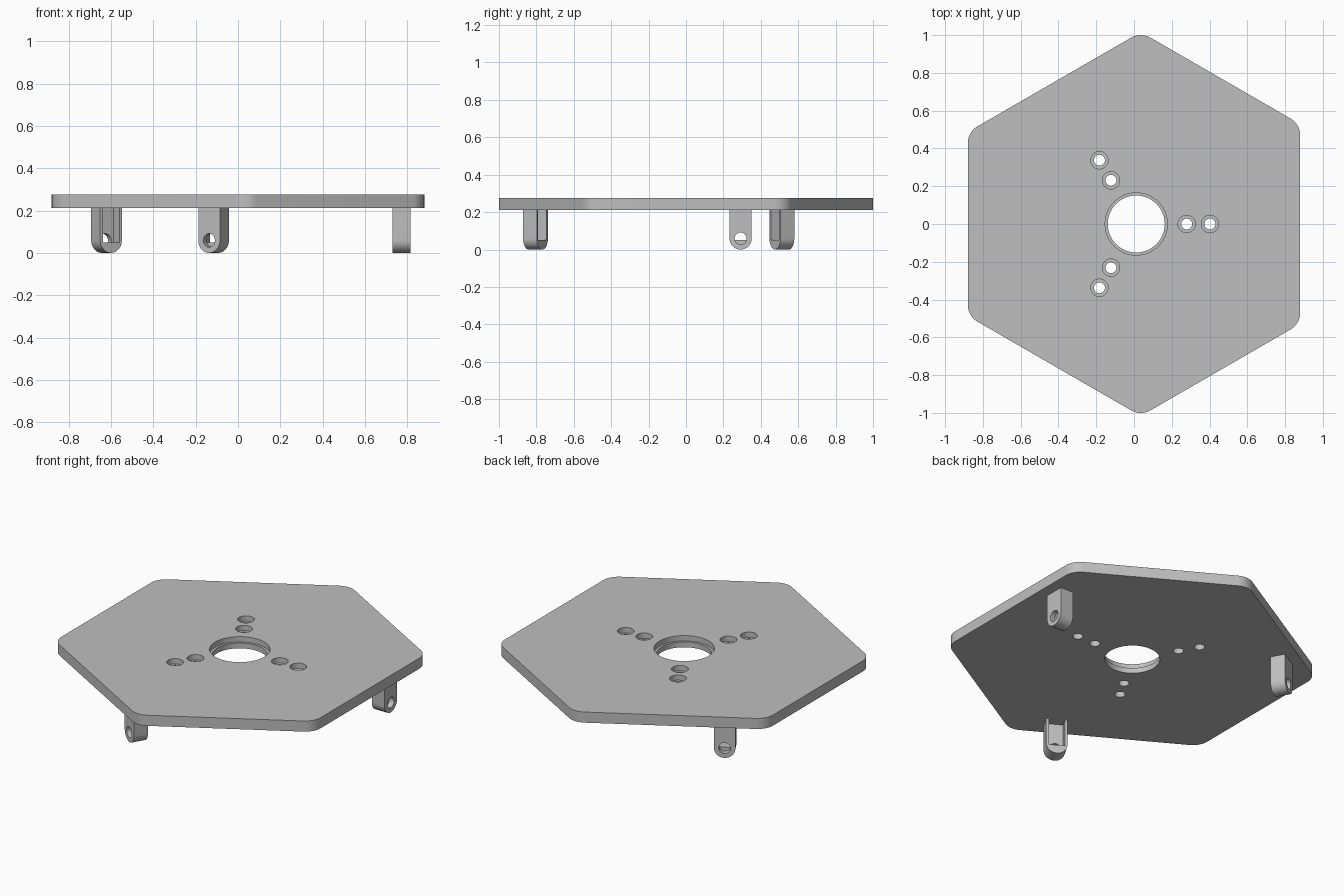
import bpy, bmesh
from math import cos, sin, pi, radians
from mathutils import Matrix, Vector

if "Cube" in bpy.data.objects:
    bpy.data.objects.remove(bpy.data.objects["Cube"], do_unlink=True)

CENTRE = Vector((0.012, 0, 0))      # axis of the three-fold pattern
PLATE_BOTTOM, PLATE_TOP = 0.212, 0.276
HALF_WIDTH, CORNER = 0.88, 0.104
LEG_Y, LEG_R = 0.292, 0.059
LEG_IN, LEG_OUT = 0.73, 0.815
SLOT_BACK, SLOT_FLOOR = 0.785, 0.05

grey = bpy.data.materials.new("plain_grey")
grey.use_nodes = True
colour = (0.52, 0.52, 0.52, 1)
grey.diffuse_color = colour
grey.node_tree.nodes["Principled BSDF"].inputs["Base Color"].default_value = colour


def make_object(name, bm):
    bmesh.ops.recalc_face_normals(bm, faces=bm.faces)
    mesh = bpy.data.meshes.new(name)
    bm.to_mesh(mesh)
    bm.free()
    mesh.materials.append(grey)
    obj = bpy.data.objects.new(name, mesh)
    bpy.context.collection.objects.link(obj)
    return obj


def add_prism(bm, points, offset):
    """Extrude a closed outline along an offset."""
    face = bm.faces.new([bm.verts.new(p) for p in points])
    grown = bmesh.ops.extrude_face_region(bm, geom=[face], use_keep_orig=True)
    verts = [v for v in grown["geom"] if isinstance(v, bmesh.types.BMVert)]
    bmesh.ops.translate(bm, vec=offset, verts=verts)


def add_stepped_hole(bm, x, y, small, large, step, sides=48):
    """Closed solid of a through hole with a wider upper part."""
    rings = []
    for r, z in ((small, PLATE_BOTTOM - 0.05), (small, step),
                 (large, step), (large, PLATE_TOP + 0.05)):
        rings.append([bm.verts.new((x + r * cos(2 * pi * i / sides),
                                    y + r * sin(2 * pi * i / sides), z))
                      for i in range(sides)])
    for low, high in zip(rings, rings[1:]):
        for i in range(sides):
            j = (i + 1) % sides
            bm.faces.new((low[i], low[j], high[j], high[i]))
    bm.faces.new(rings[0][::-1])
    bm.faces.new(rings[-1])


def cut(obj, cutter):
    mod = obj.modifiers.new("cut", "BOOLEAN")
    mod.operation, mod.solver, mod.object = "DIFFERENCE", "EXACT", cutter
    bpy.context.view_layer.objects.active = obj
    bpy.ops.object.modifier_apply(modifier=mod.name)
    bpy.data.objects.remove(cutter, do_unlink=True)


# Six-sided plate with rounded corners
far, near = HALF_WIDTH + CENTRE.x - CORNER, HALF_WIDTH - CENTRE.x - CORNER
outline = []
for k in range(6):
    a, b = k * pi / 3, (k + 1) * pi / 3
    da, db = (near, far) if k % 2 == 0 else (far, near)
    s = sin(b - a)
    cx = (da * sin(b) - db * sin(a)) / s + CENTRE.x
    cy = (db * cos(a) - da * cos(b)) / s
    for i in range(11):
        t = a + (b - a) * i / 10
        outline.append((cx + CORNER * cos(t), cy + CORNER * sin(t), PLATE_BOTTOM))
bm = bmesh.new()
add_prism(bm, outline, (0, 0, PLATE_TOP - PLATE_BOTTOM))
plate = make_object("plate", bm)

# Central opening and three pairs of stepped screw holes
bm = bmesh.new()
add_stepped_hole(bm, CENTRE.x, 0, 0.151, 0.165, PLATE_BOTTOM + 0.032)
for k in range(3):
    for dist in (0.267, 0.39):
        a = radians(120 * k)
        add_stepped_hole(bm, CENTRE.x + dist * cos(a), dist * sin(a),
                         0.029, 0.046, PLATE_BOTTOM + 0.032, 32)
cut(plate, make_object("hole_cutter", bm))

# Round-ended leg
bm = bmesh.new()
profile = [(LEG_IN, LEG_Y + LEG_R * cos(pi + pi * i / 24),
            LEG_R + LEG_R * sin(pi + pi * i / 24)) for i in range(25)]
profile += [(LEG_IN, LEG_Y + LEG_R, PLATE_BOTTOM), (LEG_IN, LEG_Y - LEG_R, PLATE_BOTTOM)]
add_prism(bm, profile, (LEG_OUT - LEG_IN, 0, 0))
leg = make_object("leg_1", bm)

# Slot open towards the centre
bm = bmesh.new()
x, w = LEG_IN - 0.05, 0.045
add_prism(bm, [(x, LEG_Y - w, SLOT_FLOOR), (x, LEG_Y + w, SLOT_FLOOR),
               (x, LEG_Y + w, PLATE_TOP), (x, LEG_Y - w, PLATE_TOP)],
          (SLOT_BACK - x, 0, 0))
cut(leg, make_object("slot_cutter", bm))

# Pin hole through the outer wall
bm = bmesh.new()
add_prism(bm, [(SLOT_BACK - 0.002, LEG_Y + 0.032 * cos(2 * pi * i / 32),
                LEG_R + 0.032 * sin(2 * pi * i / 32)) for i in range(32)],
          (0.1, 0, 0))
cut(leg, make_object("pin_cutter", bm))

# Repeat the leg around the centre
legs = [leg]
for k in (1, 2):
    copy = bpy.data.objects.new(f"leg_{k + 1}", leg.data.copy())
    bpy.context.collection.objects.link(copy)
    copy.data.transform(Matrix.Translation(CENTRE)
                        @ Matrix.Rotation(radians(120 * k), 4, "Z")
                        @ Matrix.Translation(-CENTRE))
    legs.append(copy)

# Smooth the round walls, keep the edges sharp
bpy.ops.object.select_all(action="DESELECT")
for obj in [plate] + legs:
    obj.select_set(True)
bpy.context.view_layer.objects.active = plate
bpy.ops.object.shade_smooth_by_angle(angle=radians(30))
